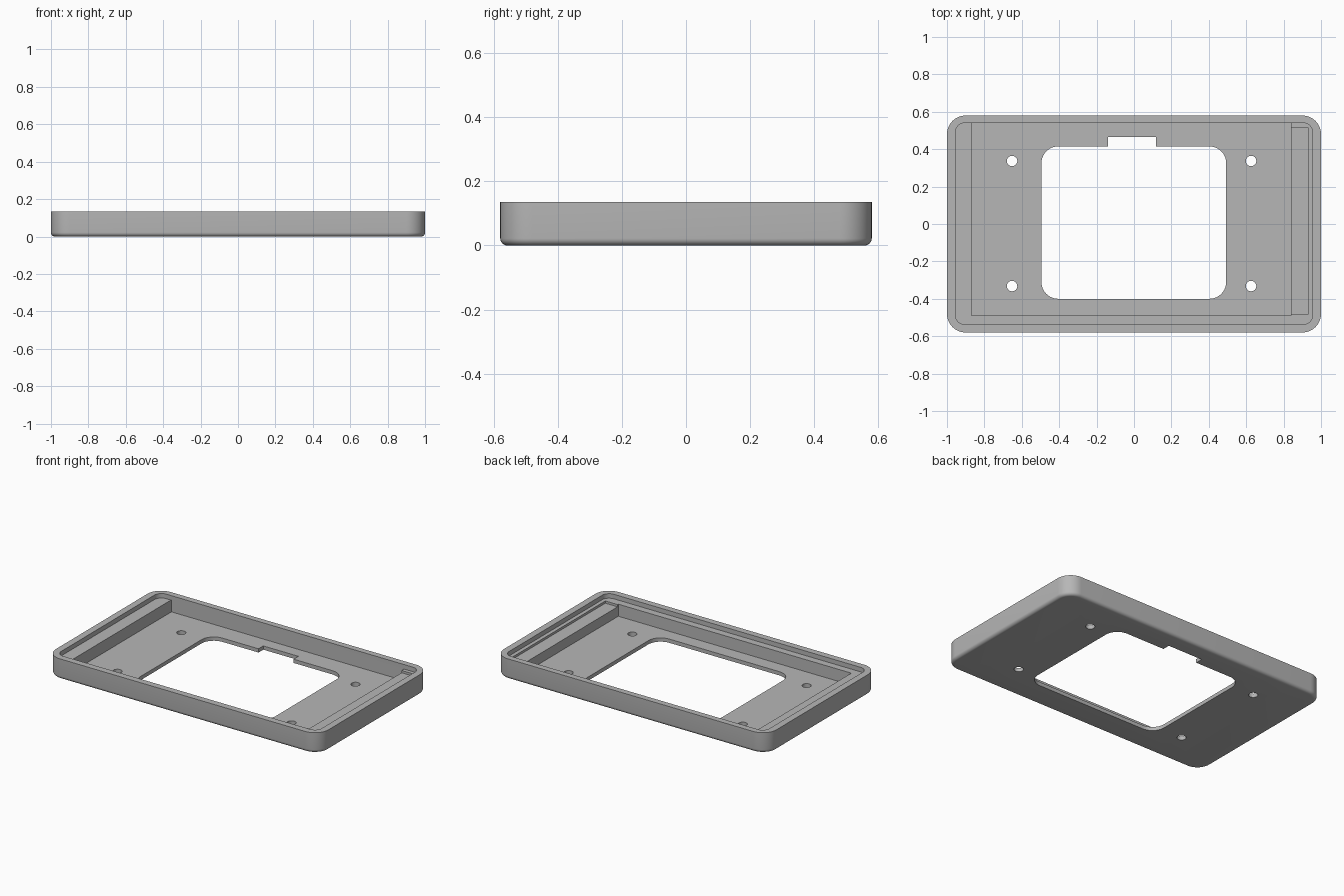
import bpy, bmesh
from math import sin, cos, pi, radians

if "Cube" in bpy.data.objects:
    bpy.data.objects.remove(bpy.data.objects["Cube"], do_unlink=True)

grey = bpy.data.materials.new("plain_grey")
grey.use_nodes = True
GREY = (0.47, 0.47, 0.47, 1)
grey.diffuse_color = GREY
grey.node_tree.nodes["Principled BSDF"].inputs["Base Color"].default_value = GREY


def rounded_ring(x0, x1, y0, y1, r, steps):
    """Outline of a rectangle with rounded corners, counter-clockwise."""
    if r <= 0:
        return [(x0, y0), (x1, y0), (x1, y1), (x0, y1)]
    corners = [(x1 - r, y1 - r), (x0 + r, y1 - r), (x0 + r, y0 + r), (x1 - r, y0 + r)]
    return [(cx + r * cos(a), cy + r * sin(a))
            for k, (cx, cy) in enumerate(corners)
            for a in [(k + i / steps) * pi / 2 for i in range(steps + 1)]]


def prism(name, x0, x1, y0, y1, r, layers, steps=10):
    """Stack of rounded outlines; layers holds (height, inset) pairs."""
    bm = bmesh.new()
    rings = []
    for z, d in layers:
        outline = rounded_ring(x0 + d, x1 - d, y0 + d, y1 - d, r - d, steps)
        rings.append([bm.verts.new((x, y, z)) for x, y in outline])
    for low, high in zip(rings, rings[1:]):
        for i in range(len(low)):
            j = (i + 1) % len(low)
            bm.faces.new((low[i], low[j], high[j], high[i]))
    bm.faces.new(rings[0][::-1])
    bm.faces.new(rings[-1])
    mesh = bpy.data.meshes.new(name)
    bm.to_mesh(mesh)
    bm.free()
    mesh.materials.append(grey)
    obj = bpy.data.objects.new(name, mesh)
    bpy.context.collection.objects.link(obj)
    return obj


# Outer shell with a small fillet around the underside
FILLET, HEIGHT = 0.022, 0.135
fillet = [(FILLET * (1 - cos(a)), FILLET * (1 - sin(a)))
          for a in [i / 6 * pi / 2 for i in range(7)]]
tray = prism("tray_frame", -1, 1, -0.58, 0.58, 0.1, fillet + [(HEIGHT, 0)], 12)

# Cutters: lid recess, main cavity, side shelf, window and its notch
through = [(-0.1, 0), (0.08, 0)]
cutters = [
    prism("lid_recess", -0.955, 0.955, -0.537, 0.54, 0.05, [(0.105, 0), (0.2, 0)]),
    prism("main_cavity", -0.87, 0.84, -0.49, 0.545, 0, [(0.025, 0), (0.106, 0)]),
    prism("side_shelf", 0.8, 0.93, -0.483, 0.515, 0, [(0.09, 0), (0.12, 0)]),
    prism("window", -0.495, 0.493, -0.4, 0.415, 0.09, through),
    prism("window_notch", -0.14, 0.117, 0.3, 0.465, 0, through),
]

# Screw holes
R = 0.028
for x in (-0.652, 0.626):
    for y in (-0.332, 0.337):
        cutters.append(prism("screw_hole", x - R, x + R, y - R, y + R, R * 0.999, through, 6))

for cutter in cutters:
    cutter.hide_render = True
    mod = tray.modifiers.new(cutter.name, "BOOLEAN")
    mod.operation = "DIFFERENCE"
    mod.solver = "EXACT"
    mod.object = cutter

# Bake the cuts and drop the helpers
graph = bpy.context.evaluated_depsgraph_get()
baked = bpy.data.meshes.new_from_object(tray.evaluated_get(graph))
tray.modifiers.clear()
tray.data = baked
for cutter in cutters:
    bpy.data.objects.remove(cutter, do_unlink=True)

# Smooth curves, crisp edges
bpy.ops.object.select_all(action="DESELECT")
tray.select_set(True)
bpy.context.view_layer.objects.active = tray
bpy.ops.object.shade_smooth_by_angle(angle=radians(35))
